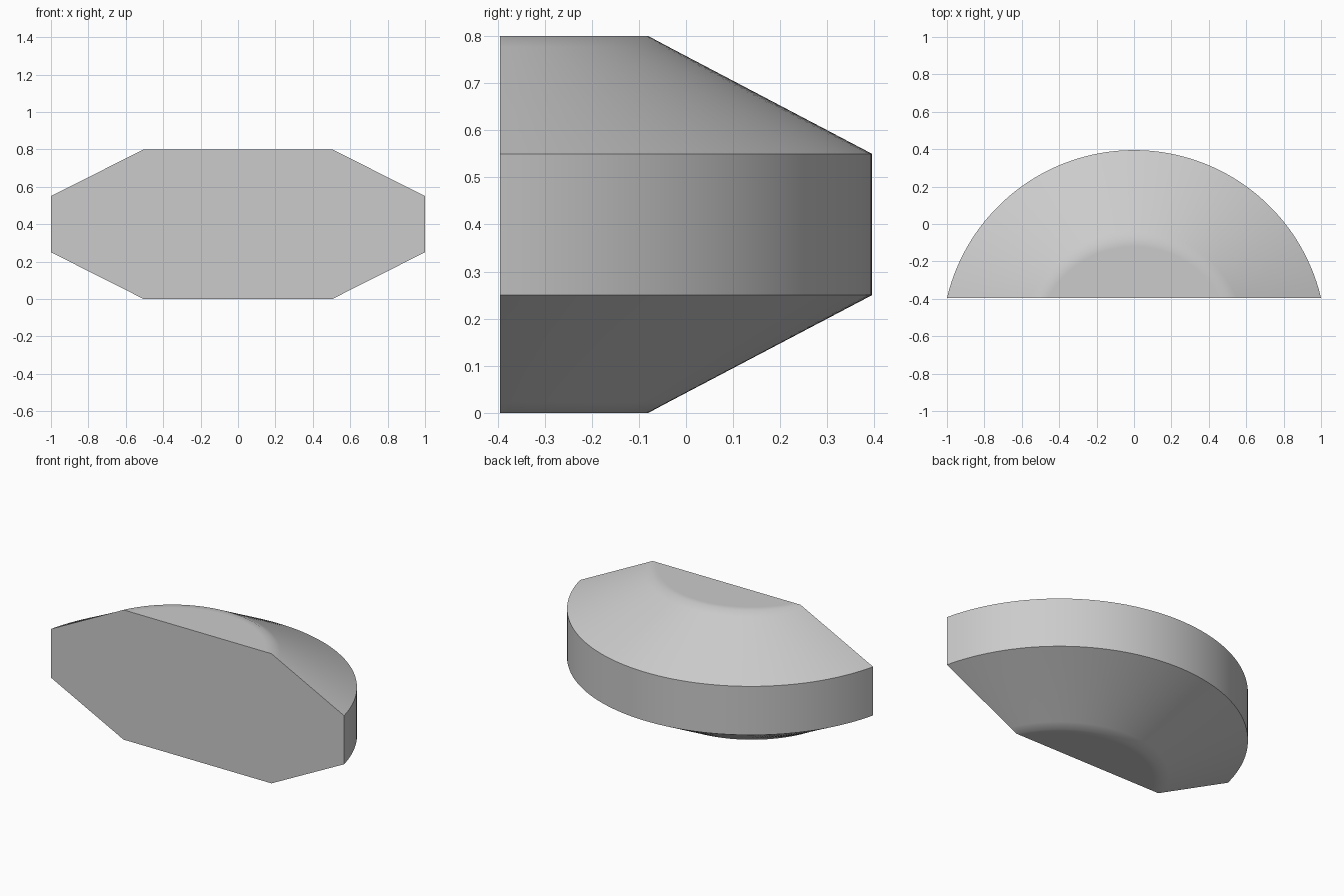
import bpy, bmesh
from math import atan2, cos, sin, pi, hypot

if "Cube" in bpy.data.objects:
    bpy.data.objects.remove(bpy.data.objects["Cube"], do_unlink=True)

FRONT = -0.395
SEGMENTS = 64

grey = bpy.data.materials.new("plain grey")
grey.use_nodes = True
colour = (0.6, 0.6, 0.6, 1)
grey.diffuse_color = colour
grey.node_tree.nodes["Principled BSDF"].inputs["Base Color"].default_value = colour


def arc(bm, half_width, apex, z):
    """Arc that starts and ends on the flat front plane."""
    rise = apex - FRONT
    radius = (half_width ** 2 + rise ** 2) / (2 * rise)
    centre = apex - radius
    start = atan2(FRONT - centre, half_width)
    verts = []
    for i in range(SEGMENTS + 1):
        a = start + (pi - 2 * start) * i / SEGMENTS
        verts.append(bm.verts.new((radius * cos(a), centre + radius * sin(a), z)))
    return verts


# Half of the outline from the cap to the rim: half width, back edge, height
lower = [(0.46, -0.12, 0), (0.505, -0.08, 0), (0.55, -0.037, 0.023), (1, 0.395, 0.25)]
upper = [(w, b, 0.8 - z) for w, b, z in reversed(lower)]

bm = bmesh.new()
rings = [arc(bm, *level) for level in lower + upper]

# Curved bevels and rim
for a, b in zip(rings, rings[1:]):
    for i in range(SEGMENTS):
        bm.faces.new((a[i], a[i + 1], b[i + 1], b[i]))

# Flat caps and flat front
bm.faces.new(rings[0])
bm.faces.new(rings[-1])
bm.faces.new([r[0] for r in rings] + [r[-1] for r in reversed(rings)])
bmesh.ops.recalc_face_normals(bm, faces=bm.faces)

mesh = bpy.data.meshes.new("bevelled_half_disc")
bm.to_mesh(mesh)
bm.free()
mesh.materials.append(grey)
body = bpy.data.objects.new("bevelled_half_disc", mesh)
bpy.context.collection.objects.link(body)

# Smooth curves, crisp rim and front edges
bpy.ops.object.select_all(action="DESELECT")
body.select_set(True)
bpy.context.view_layer.objects.active = body
bpy.ops.object.shade_smooth_by_angle(angle=pi / 6)
